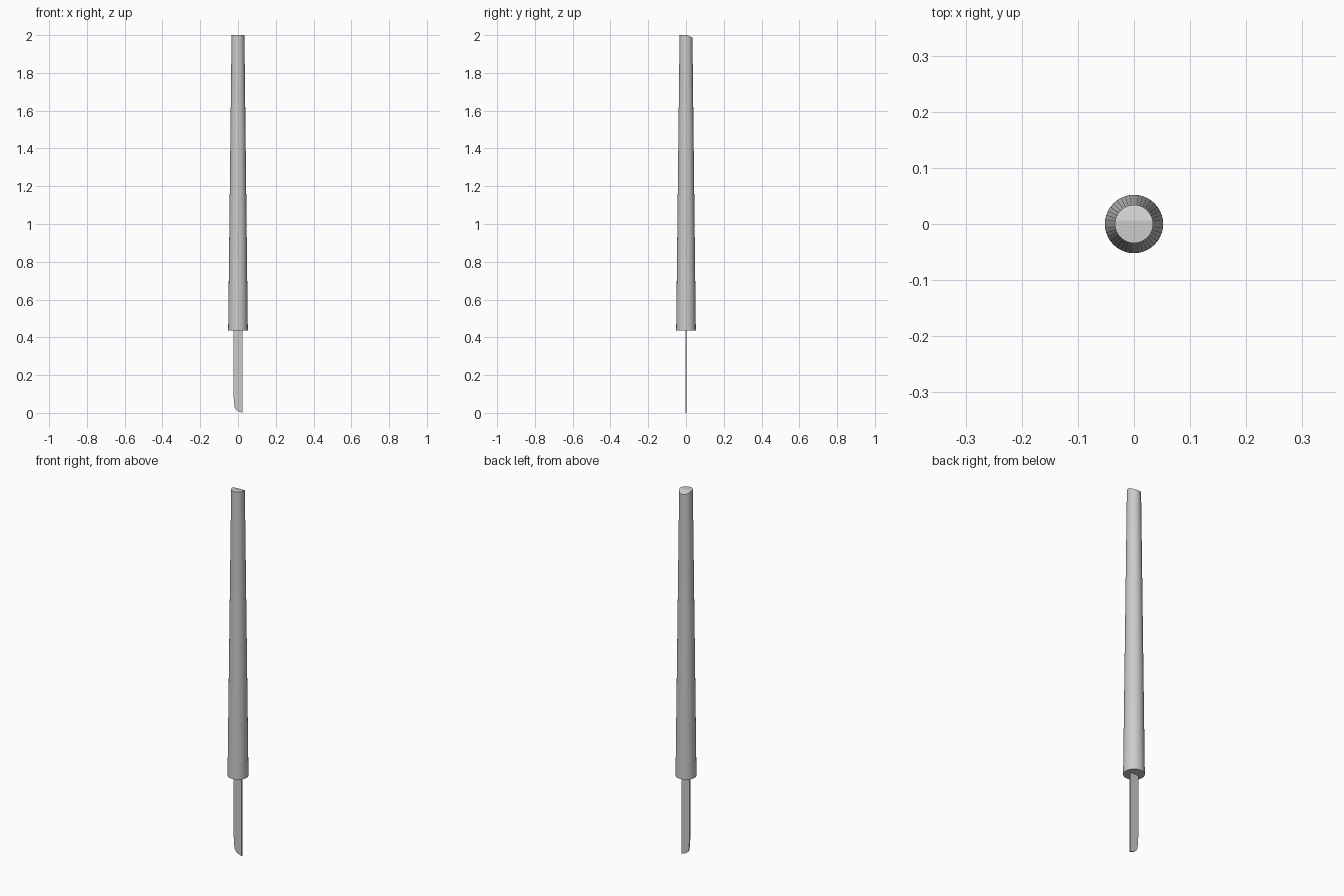
import bpy, bmesh

if "Cube" in bpy.data.objects:
    bpy.data.objects.remove(bpy.data.objects["Cube"])


def make_object(name, bm):
    bmesh.ops.recalc_face_normals(bm, faces=bm.faces[:])
    mesh = bpy.data.meshes.new(name)
    bm.to_mesh(mesh)
    bm.free()
    obj = bpy.data.objects.new(name, mesh)
    bpy.context.collection.objects.link(obj)
    return obj


# Handle: tapered round grip
bm = bmesh.new()
bmesh.ops.create_cone(bm, cap_ends=True, segments=40, radius1=0.052,
                      radius2=0.034, depth=1.565)
bmesh.ops.translate(bm, verts=bm.verts[:], vec=(0, 0, 0.435 + 1.565 / 2))

# Slanted cut across the back of the top end
cut = bmesh.ops.bisect_plane(bm, geom=bm.verts[:] + bm.edges[:] + bm.faces[:],
                             plane_co=(0, 0.006, 2), plane_no=(0, 0.5, 1),
                             clear_outer=True)
rim = [e for e in bm.edges if e.is_boundary]
bmesh.ops.holes_fill(bm, edges=rim, sides=0)
handle = make_object("handle", bm)

# Blade: thin flat strip with a rounded, slanted tip
profile = [(-0.024, 0.45), (-0.024, 0.10), (-0.021, 0.05), (-0.017, 0.027),
           (-0.010, 0.016), (0.0, 0.009), (0.025, 0.0), (0.025, 0.45)]
thickness = 0.007
bm = bmesh.new()
face = bm.faces.new([bm.verts.new((x, -thickness / 2, z)) for x, z in profile])
ext = bmesh.ops.extrude_face_region(bm, geom=[face], use_keep_orig=True)
moved = [v for v in ext["geom"] if isinstance(v, bmesh.types.BMVert)]
bmesh.ops.translate(bm, verts=moved, vec=(0, thickness, 0))
blade = make_object("blade", bm)

# Smooth the round grip while keeping the ends crisp
bpy.ops.object.select_all(action='DESELECT')
handle.select_set(True)
bpy.context.view_layer.objects.active = handle
bpy.ops.object.shade_smooth_by_angle(angle=0.4)
